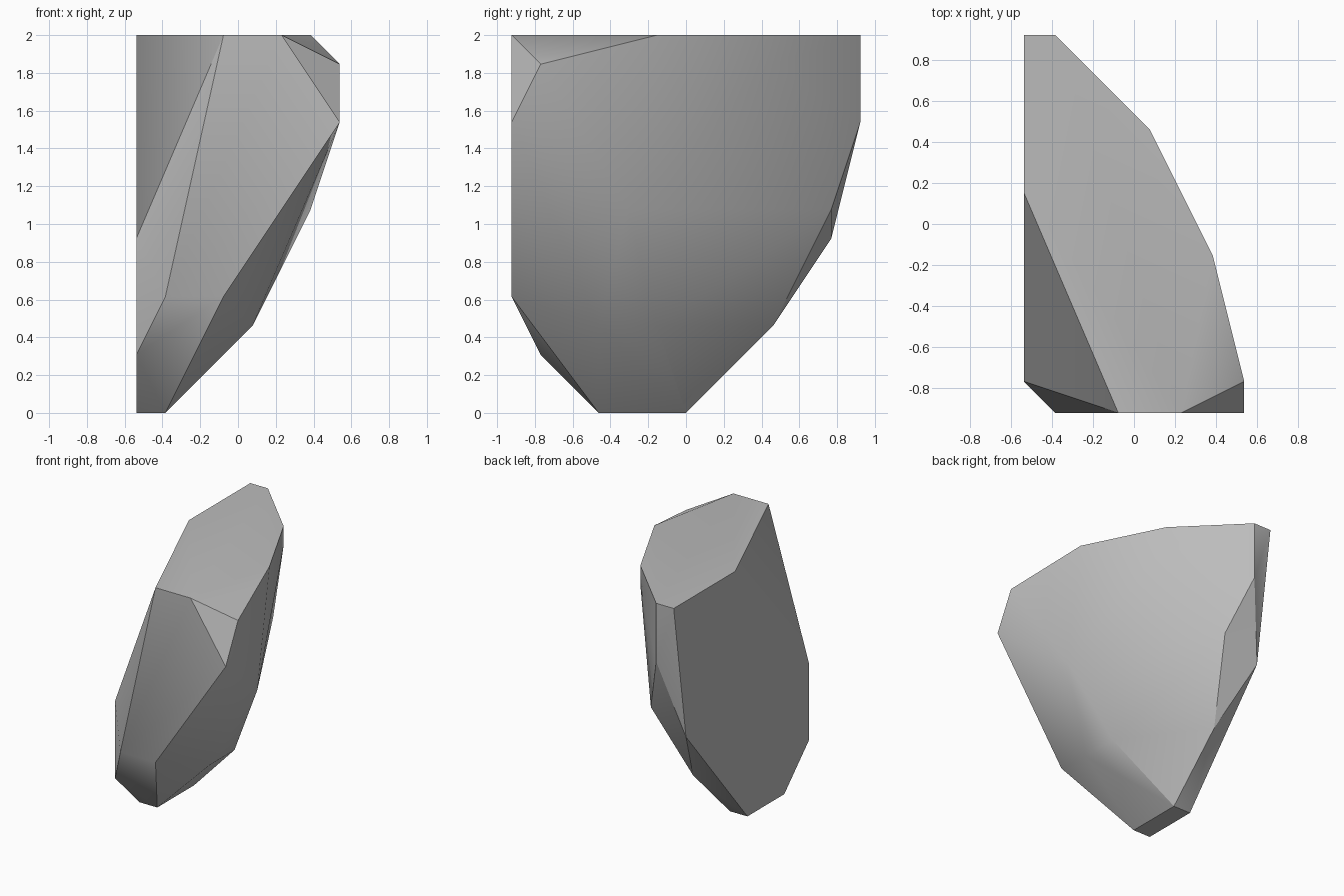
import bpy
import bmesh
import math

# Remove the default object only
default_cube = bpy.data.objects.get("Cube")
if default_cube:
    bpy.data.objects.remove(default_cube, do_unlink=True)

# Stone is laid out on a coarse lattice, then scaled to final size
UNIT = 2 / 13

# Horizontal corner rings: lattice height -> (x, y) corners
rings = {
    13: [(0, 6), (1, 6), (4, 3), (6, -1), (5, -6), (3, -6), (0, 1)],  # flat top
    12: [(7, -5), (4, 3)],                                            # upper chamfer
    10: [(7, -6), (1, 6)],                                            # shoulders
    7: [(6, -2), (2, 5)],                                             # bulging side
    6: [(0, 5), (0, -5)],                                             # flat inner side
    4: [(1, -6), (3, -6)],                                            # front lower edge
    3: [(4, -3), (4, -1), (1, 3)],                                    # underside slope
    2: [(0, -5)],                                                     # front foot corner
    0: [(0, -3), (1, -3), (1, 0), (0, 0)],                            # small base
}


def make_material(name, color):
    """Create a plain matte material with one flat colour."""
    material = bpy.data.materials.new(name)
    material.use_nodes = True
    material.diffuse_color = color
    shader = material.node_tree.nodes["Principled BSDF"]
    shader.inputs["Base Color"].default_value = color
    shader.inputs["Roughness"].default_value = 0.9
    return material


def make_faceted_stone(name, corner_rings, material):
    """Wrap the corner rings in a convex faceted shell."""
    bm = bmesh.new()
    for height, corners in corner_rings.items():
        for x, y in corners:
            bm.verts.new(((x - 3.5) * UNIT, y * UNIT, height * UNIT))
    bmesh.ops.convex_hull(bm, input=bm.verts[:])

    # Merge coplanar triangles into clean facets
    bmesh.ops.dissolve_limit(bm, angle_limit=math.radians(0.5),
                             verts=bm.verts[:], edges=bm.edges[:])
    bmesh.ops.recalc_face_normals(bm, faces=bm.faces[:])

    mesh = bpy.data.meshes.new(name)
    bm.to_mesh(mesh)
    bm.free()
    mesh.materials.append(material)
    stone = bpy.data.objects.new(name, mesh)
    bpy.context.collection.objects.link(stone)
    return stone


stone_grey = make_material("stone grey", (0.5, 0.5, 0.5, 1))
stone = make_faceted_stone("stone", rings, stone_grey)

# Soft shading across shallow facets, crisp edges elsewhere
bpy.ops.object.select_all(action="DESELECT")
stone.select_set(True)
bpy.context.view_layer.objects.active = stone
bpy.ops.object.shade_smooth_by_angle(angle=math.radians(30))
